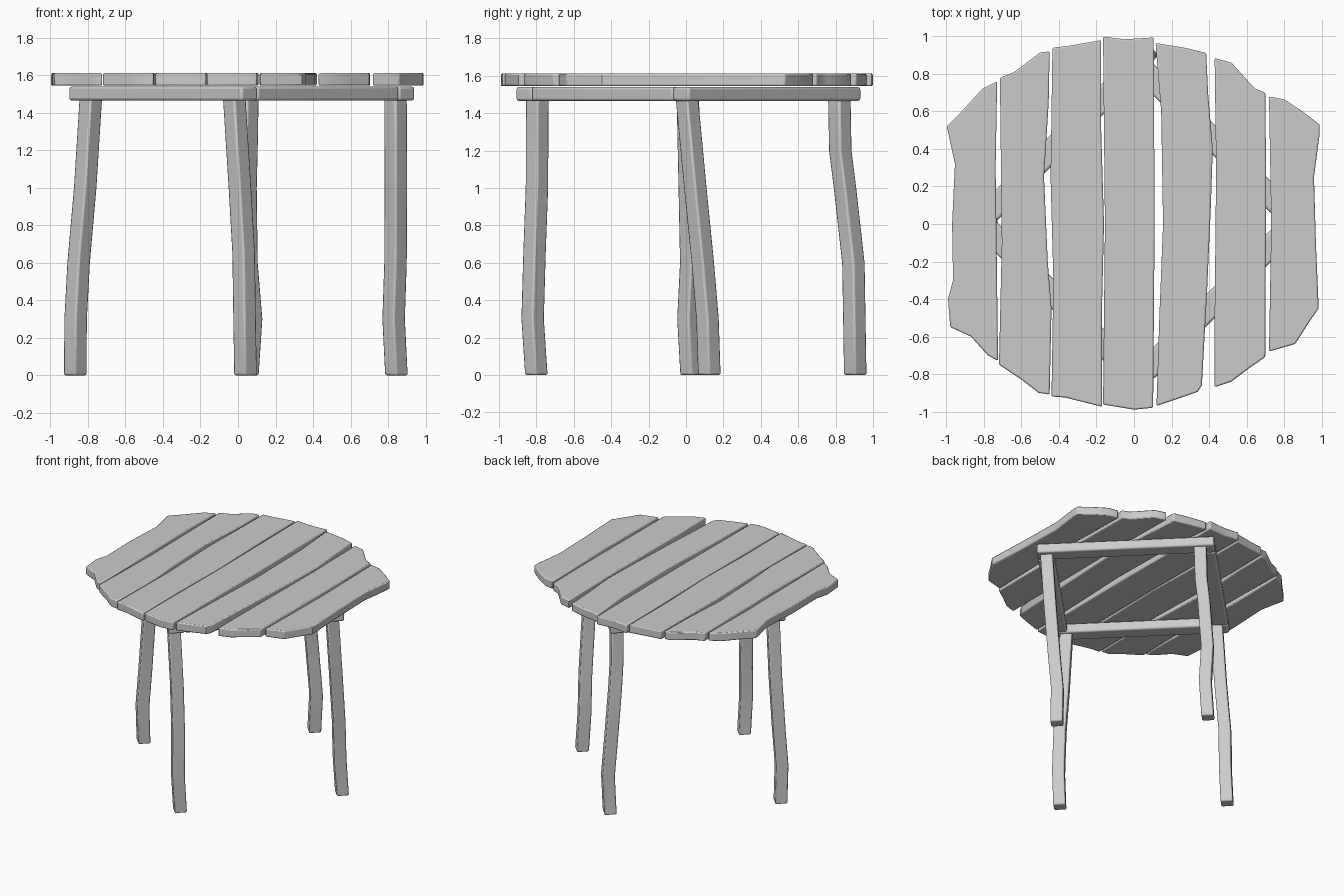
import bpy, bmesh, math
from mathutils import Matrix

if "Cube" in bpy.data.objects:
    bpy.data.objects.remove(bpy.data.objects["Cube"])


def finish(name, bm, bevel, segments=2):
    """Turn a bmesh into a bevelled, softly shaded object."""
    bmesh.ops.recalc_face_normals(bm, faces=bm.faces)
    mesh = bpy.data.meshes.new(name)
    bm.to_mesh(mesh)
    bm.free()
    ob = bpy.data.objects.new(name, mesh)
    bpy.context.collection.objects.link(ob)
    mod = ob.modifiers.new("worn_edges", "BEVEL")
    mod.width = bevel
    mod.segments = segments
    mod.limit_method = 'ANGLE'
    mod.angle_limit = math.radians(40)
    bpy.ops.object.select_all(action='DESELECT')
    ob.select_set(True)
    bpy.context.view_layer.objects.active = ob
    bpy.ops.object.shade_smooth_by_angle(angle=math.radians(35))
    return ob


def plank(name, outline, z0=1.545, z1=1.612):
    """Rough-cut board from a plan outline."""
    bm = bmesh.new()
    face = bm.faces.new([bm.verts.new((x, y, z0)) for x, y in outline])
    top = bmesh.ops.extrude_face_region(bm, geom=[face], use_keep_orig=True)
    for v in top["geom"]:
        if isinstance(v, bmesh.types.BMVert):
            v.co.z = z1
    finish(name, bm, 0.008, 2)


def leg(name, path, half=0.064):
    """Bent square post, turned 45 degrees; path holds (x, y, z) centres."""
    bm = bmesh.new()
    rings = []
    for x, y, z in path:
        rings.append([bm.verts.new((x + dx * half, y + dy * half, z))
                      for dx, dy in ((1, 0), (0, 1), (-1, 0), (0, -1))])
    for a, b in zip(rings, rings[1:]):
        for i in range(4):
            j = (i + 1) % 4
            bm.faces.new((a[i], a[j], b[j], b[i]))
    bm.faces.new(rings[0][::-1])
    bm.faces.new(rings[-1])
    finish(name, bm, 0.010)


def bar(name, angle, length, offset, width=0.12):
    """Frame rail lying at a distance from the frame centre."""
    bm = bmesh.new()
    bmesh.ops.create_cube(bm, size=1)
    bmesh.ops.scale(bm, vec=(width, length, 0.075), verts=bm.verts)
    bmesh.ops.translate(bm, vec=(offset, 0, 0), verts=bm.verts)
    bm.transform(Matrix.Translation((0.02, 0.013, 1.503)) @ Matrix.Rotation(angle, 4, 'Z'))
    finish(name, bm, 0.014, 3)


# Tabletop boards, left to right
plank("board_1", [(-.998, .52), (-.92, .60), (-.81, .72), (-.73, .76), (-.738, .3), (-.725, -.73),
                  (-.78, -.70), (-.87, -.60), (-.98, -.55), (-.992, -.40), (-.965, -.3),
                  (-.97, 0), (-.955, .32)])
plank("board_2", [(-.715, .78), (-.64, .81), (-.50, .915), (-.45, .92), (-.455, .65), (-.48, .25),
                  (-.46, -.2), (-.44, -.45), (-.45, -.91), (-.51, -.90), (-.60, -.83),
                  (-.72, -.75), (-.705, -.1)])
plank("board_3", [(-.435, .94), (-.35, .95), (-.175, .98), (-.175, .5), (-.16, 0), (-.172, -.5),
                  (-.17, -.975), (-.37, -.925), (-.44, -.92), (-.43, -.3), (-.445, .25)])
plank("board_4", [(-.165, 1), (-.05, .985), (.105, .995), (.11, 0), (.102, -.98), (0, -.99),
                  (-.165, -.963), (-.155, 0)])
plank("board_5", [(.115, .965), (.27, .94), (.385, .912), (.395, .7), (.42, .4), (.41, .1),
                  (.39, -.35), (.362, -.86), (.34, -.895), (.24, -.93), (.12, -.97),
                  (.135, -.5), (.155, 0), (.145, .6)])
plank("board_6", [(.43, .885), (.52, .86), (.61, .76), (.65, .72), (.70, .70), (.705, .25),
                  (.70, -.71), (.62, -.765), (.52, -.84), (.43, -.87), (.43, -.5), (.438, .3)])
plank("board_7", [(.72, .68), (.80, .665), (.90, .60), (.99, .53), (.99, .48), (.96, .25),
                  (.97, -.1), (.985, -.45), (.93, -.53), (.86, -.64), (.72, -.68), (.732, 0)])

# Diamond frame: two full-length rails, two fitted between them
side = 0.925 * math.sqrt(2)
off = side / 2 - 0.06
for name, deg, length in (("back_right_rail", 45, side), ("front_left_rail", 225, side),
                          ("back_left_rail", 135, side - 0.24),
                          ("front_right_rail", 315, side - 0.24)):
    bar(name, math.radians(deg), length, off)

# Crooked legs under the frame corners
leg("front_leg", [(.04, -.80, 0), (.035, -.82, .3), (.03, -.81, .65), (.01, -.797, 1.0),
                  (-.02, -.795, 1.48)])
leg("back_leg", [(.05, .905, 0), (.07, .90, .3), (.045, .895, .6), (.04, .85, 1.0),
                 (.045, .825, 1.2), (.05, .82, 1.48)])
leg("left_leg", [(-.868, .03, 0), (-.866, .013, .3), (-.85, .028, .6), (-.815, .02, 1.0),
                 (-.785, .01, 1.48)])
leg("right_leg", [(.845, .125, 0), (.83, .115, .3), (.84, .09, .6), (.842, .05, 1.0),
                  (.84, .005, 1.48)])
